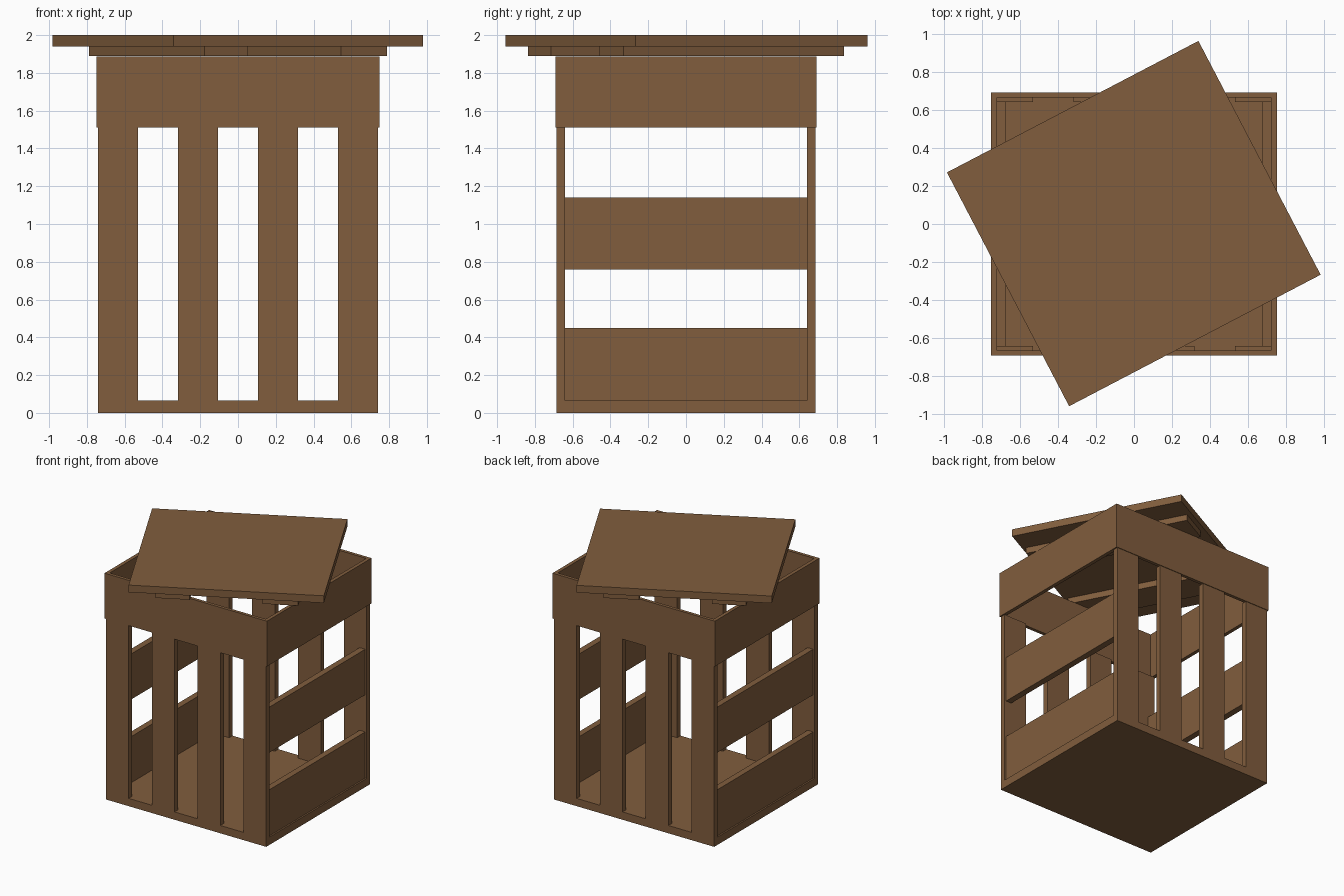
import bpy, bmesh, math
from mathutils import Matrix

if "Cube" in bpy.data.objects:
    bpy.data.objects.remove(bpy.data.objects["Cube"])

wood = bpy.data.materials.new("brown_wood")
wood.diffuse_color = (0.22, 0.11, 0.047, 1)
wood.use_nodes = True
wood.node_tree.nodes["Principled BSDF"].inputs["Base Color"].default_value = wood.diffuse_color

LID_TURN = Matrix.Rotation(math.radians(27.6), 4, 'Z')


def box(name, x, y, z, turn=None):
    """Box from (min, max) ranges, optionally turned about the z axis."""
    bm = bmesh.new()
    bmesh.ops.create_cube(bm, size=1)
    for v in bm.verts:
        v.co = [r[0] if c < 0 else r[1] for r, c in zip((x, y, z), v.co)]
    me = bpy.data.meshes.new(name)
    bm.to_mesh(me)
    bm.free()
    me.materials.append(wood)
    ob = bpy.data.objects.new(name, me)
    bpy.context.collection.objects.link(ob)
    if turn:
        ob.matrix_world = turn
    return ob


def span(s, a, b):
    return tuple(sorted((s * a, s * b)))


# crate floor
box("floor", (-0.74, 0.74), (-0.685, 0.685), (0, 0.065))

for s, fb, lr in ((-1, "front", "left"), (1, "back", "right")):
    # upright slats on front and back
    for i in range(4):
        cx = -0.635 + i * 0.4233
        box(f"{fb}_slat_{i + 1}", (cx - 0.105, cx + 0.105), span(s, 0.64, 0.685), (0.065, 1.51))
    # horizontal boards on the sides
    for part, z in (("lower", (0.065, 0.45)), ("middle", (0.76, 1.14))):
        box(f"{lr}_{part}_board", span(s, 0.675, 0.727), (-0.64, 0.64), z)
    # top band
    box(f"{fb}_band", (-0.75, 0.75), span(s, 0.663, 0.69), (1.51, 1.888))
    box(f"{lr}_band", span(s, 0.72, 0.75), (-0.663, 0.663), (1.51, 1.888))

# loose lid lying askew, with two battens underneath
box("lid", (-0.745, 0.745), (-0.69, 0.695), (1.94, 2.0), LID_TURN)
box("lid_batten_left", (-0.545, -0.283), (-0.658, 0.658), (1.89, 1.94), LID_TURN)
box("lid_batten_right", (0.272, 0.545), (-0.658, 0.658), (1.89, 1.94), LID_TURN)
